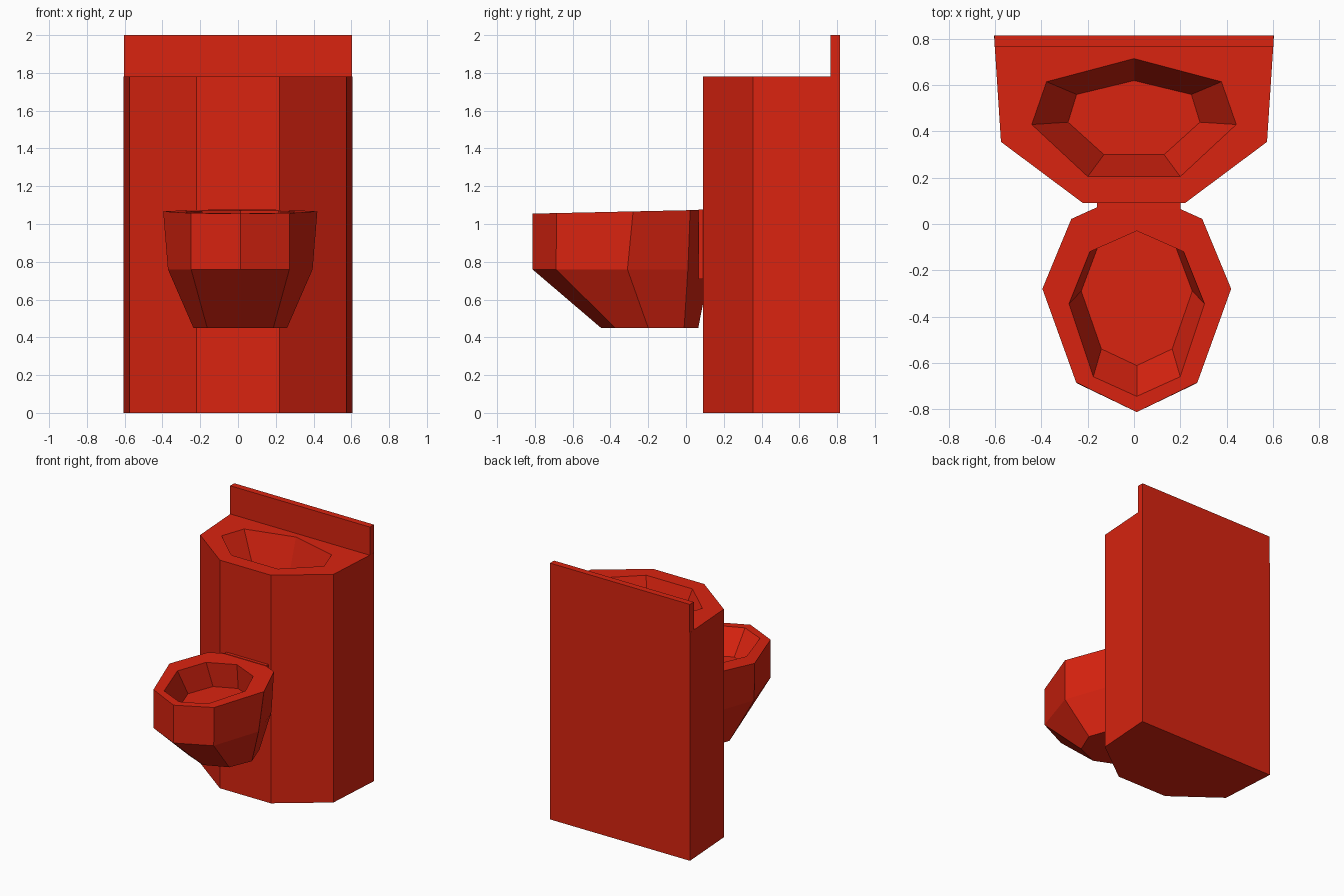
import bpy, bmesh

if "Cube" in bpy.data.objects:
    bpy.data.objects.remove(bpy.data.objects["Cube"])

red = bpy.data.materials.new("red_paint")
red.diffuse_color = (0.7, 0.017, 0.005, 1)
red.use_nodes = True
red.node_tree.nodes["Principled BSDF"].inputs["Base Color"].default_value = red.diffuse_color


def ring(half, z, cx=0.0, tilt=0.0):
    """Mirror a right-hand half outline (front to back) into a closed ring."""
    left = [(-x, y) for x, y in reversed(half) if x > 0]
    return [(cx + x, y, z + tilt * (y + 0.81)) for x, y in half + left]


def loft(name, rings):
    """Solid through a stack of equal-count rings, capped at both ends."""
    bm = bmesh.new()
    loops = [[bm.verts.new(p) for p in r] for r in rings]
    n = len(loops[0])
    for a, b in zip(loops, loops[1:]):
        for i in range(n):
            j = (i + 1) % n
            bm.faces.new((a[i], a[j], b[j], b[i]))
    bm.faces.new(loops[0][::-1])
    bm.faces.new(loops[-1])
    bmesh.ops.recalc_face_normals(bm, faces=bm.faces)
    mesh = bpy.data.meshes.new(name)
    bm.to_mesh(mesh)
    bm.free()
    mesh.materials.append(red)
    obj = bpy.data.objects.new(name, mesh)
    bpy.context.collection.objects.link(obj)
    return obj


def box(name, x0, x1, y0, y1, z0, z1):
    base = [(x0, y0), (x1, y0), (x1, y1), (x0, y1)]
    return loft(name, [[(x, y, z) for x, y in base] for z in (z0, z1)])


# Cabinet column
outline = [(0.22, 0.09), (0.575, 0.355), (0.605, 0.815)]
cabinet = loft("cabinet", [ring(outline, 0), ring(outline, 1.78)])

# Wash basin recess cut into the cabinet top
rim = [(0.2, 0.205), (0.442, 0.43), (0.378, 0.615), (0, 0.715)]
floor = [(0.13, 0.3), (0.285, 0.44), (0.248, 0.56), (0, 0.62)]
cutter = loft("basin_cutter",
              [ring(floor, 1.48), ring(rim, 1.78), ring(rim, 1.9)])
cutter.hide_render = True
mod = cabinet.modifiers.new("basin", 'BOOLEAN')
mod.operation = 'DIFFERENCE'
mod.solver = 'EXACT'
mod.object = cutter
bpy.context.view_layer.objects.active = cabinet
bpy.ops.object.modifier_apply(modifier=mod.name)
bpy.data.objects.remove(cutter)

# Backsplash
box("backsplash", -0.603, 0.603, 0.765, 0.815, 1.78, 2.0)

# Toilet bowl: outer shell, rim and hollow, from the foot up and back down
cx = 0.012
foot = [(0, -0.45), (0.175, -0.375), (0.248, -0.2), (0.18, -0.01), (0, 0.065)]
belly = [(0, -0.813), (0.26, -0.688), (0.383, -0.31), (0.27, 0.01), (0, 0.125)]
lip = [(0, -0.813), (0.262, -0.685), (0.408, -0.28), (0.283, 0.022), (0, 0.15)]
mouth = [(0, -0.745), (0.188, -0.66), (0.293, -0.345), (0.203, -0.12), (0, -0.03)]
well = [(0, -0.612), (0.153, -0.54), (0.24, -0.29), (0.165, -0.09), (0, -0.015)]
loft("toilet_bowl", [
    ring(foot, 0.45, cx), ring(belly, 0.76, cx),
    ring(lip, 1.055, cx, 0.022), ring(mouth, 1.055, cx, 0.022),
    ring(well, 0.88, cx)])

# Bracket joining the bowl to the cabinet
box("bowl_bracket", -0.16, 0.2, 0.065, 0.12, 0.71, 1.078)
